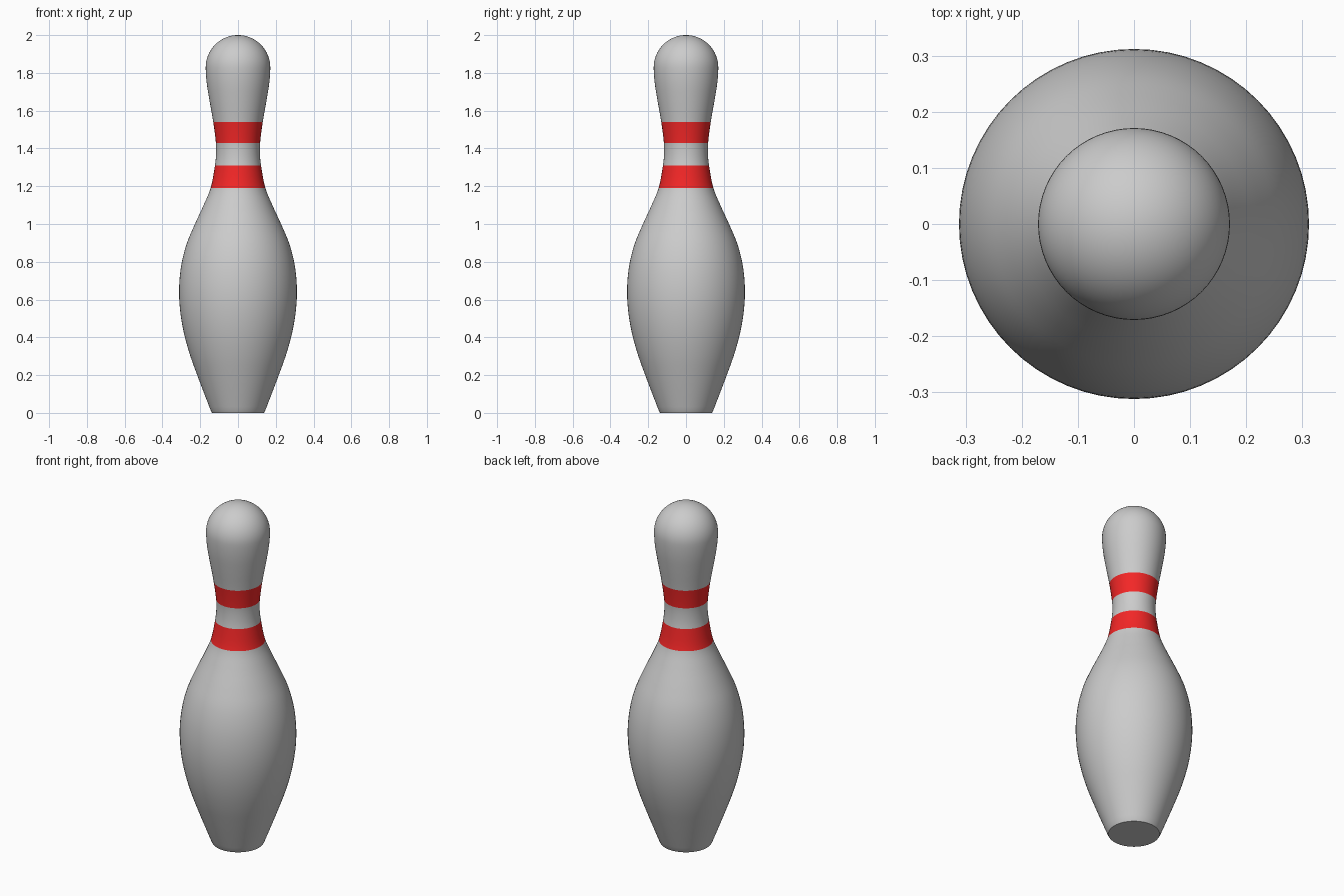
import bpy, bmesh, math

if "Cube" in bpy.data.objects:
    bpy.data.objects.remove(bpy.data.objects["Cube"])

SIDES = 64
BANDS = [(1.19, 1.31), (1.43, 1.54)]

# Profile key points (radius, height) from base to the widest part of the head
KEYS = [(0.143, 0.01), (0.178, 0.1), (0.216, 0.2), (0.252, 0.3), (0.281, 0.4),
        (0.301, 0.5), (0.311, 0.6), (0.310, 0.7), (0.297, 0.8), (0.270, 0.9),
        (0.228, 1.0), (0.182, 1.1), (0.145, 1.19), (0.122, 1.31), (0.116, 1.37),
        (0.117, 1.43), (0.131, 1.54), (0.152, 1.66), (0.166, 1.75), (0.171, 1.829)]
HEAD_R, HEAD_Z = 0.171, 1.829


def smooth_profile(keys, steps=4):
    """Cubic interpolation of radius over height."""
    n = len(keys)
    slope = []
    for i in range(n):
        a, b = keys[max(i - 1, 0)], keys[min(i + 1, n - 1)]
        slope.append((b[0] - a[0]) / (b[1] - a[1]))
    slope[-1] = 0.0
    pts = []
    for i in range(n - 1):
        (r0, z0), (r1, z1) = keys[i], keys[i + 1]
        h = z1 - z0
        for s in range(steps):
            t = s / steps
            r = ((2*t**3 - 3*t**2 + 1) * r0 + (t**3 - 2*t**2 + t) * h * slope[i]
                 + (3*t**2 - 2*t**3) * r1 + (t**3 - t**2) * h * slope[i + 1])
            pts.append((r, z0 + h * t))
    return pts


# Full outline: small base edge, body curve, round head
profile = [(0.137, 0.0)] + smooth_profile(KEYS)
DOME = 16
for i in range(DOME):
    a = math.pi / 2 * i / DOME
    profile.append((HEAD_R * math.cos(a), HEAD_Z + HEAD_R * math.sin(a)))

# Revolve the outline
bm = bmesh.new()
rings = [[bm.verts.new((r * math.cos(2 * math.pi * k / SIDES),
                        r * math.sin(2 * math.pi * k / SIDES), z))
          for k in range(SIDES)] for r, z in profile]
for lo, hi in zip(rings, rings[1:]):
    mid = (lo[0].co.z + hi[0].co.z) / 2
    red = any(a < mid < b for a, b in BANDS)
    for k in range(SIDES):
        j = (k + 1) % SIDES
        f = bm.faces.new((lo[k], lo[j], hi[j], hi[k]))
        f.material_index = int(red)

# Flat base and crown tip
bm.faces.new(rings[0][::-1])
tip = bm.verts.new((0, 0, HEAD_Z + HEAD_R))
for k in range(SIDES):
    bm.faces.new((rings[-1][k], rings[-1][(k + 1) % SIDES], tip))

mesh = bpy.data.meshes.new("bowling_pin")
bm.to_mesh(mesh)
bm.free()
pin = bpy.data.objects.new("bowling_pin", mesh)
bpy.context.collection.objects.link(pin)

# Plain grey body and red neck bands
for name, colour in (("body_grey", (0.8, 0.8, 0.8, 1)), ("band_red", (0.9, 0.02, 0.02, 1))):
    mat = bpy.data.materials.new(name)
    mat.diffuse_color = colour
    mat.use_nodes = True
    mat.node_tree.nodes["Principled BSDF"].inputs["Base Color"].default_value = mat.diffuse_color
    mesh.materials.append(mat)

bpy.context.view_layer.objects.active = pin
pin.select_set(True)
bpy.ops.object.shade_smooth_by_angle(angle=math.radians(30))
